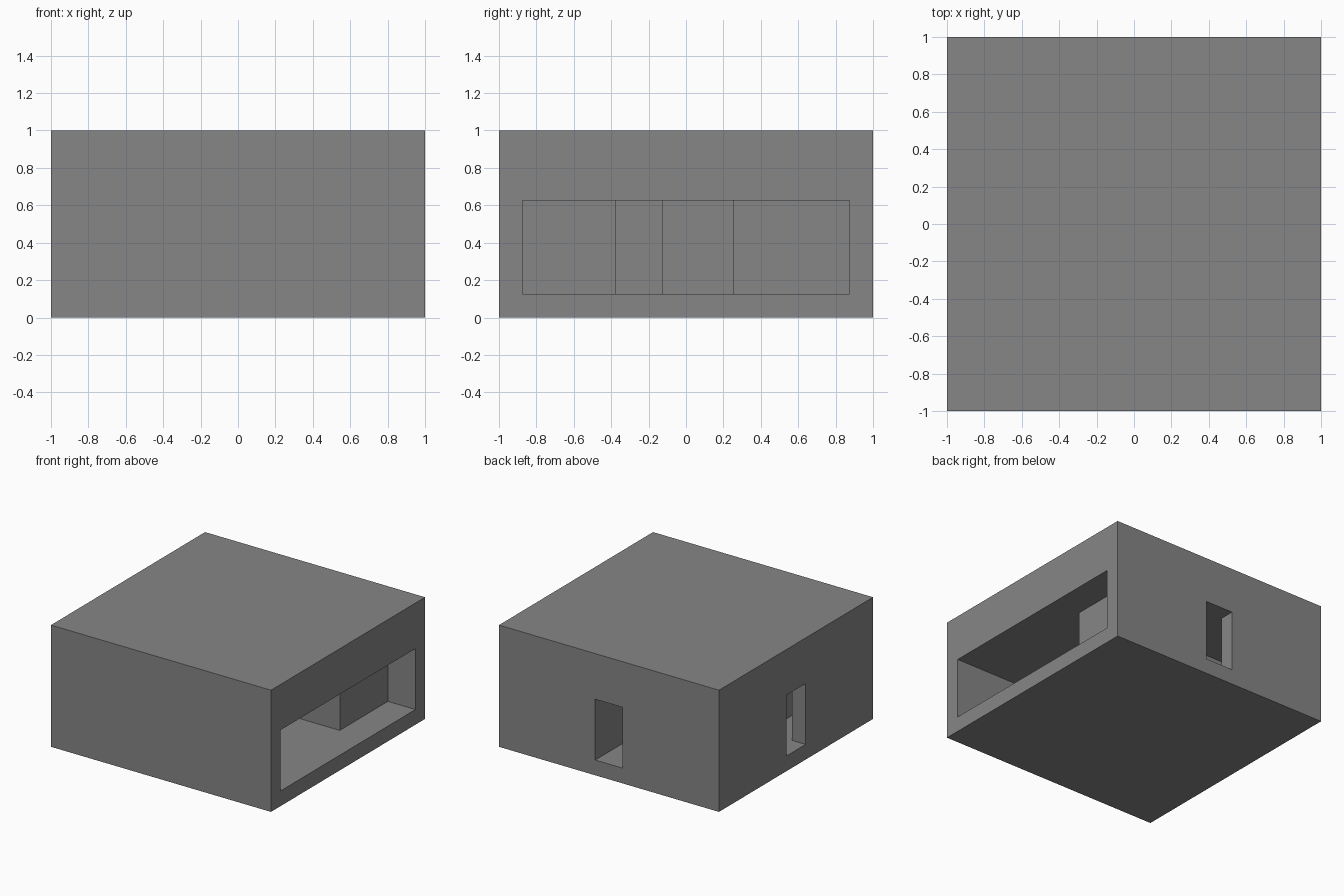
import bpy
import bmesh

cube = bpy.data.objects.get("Cube")
if cube:
    bpy.data.objects.remove(cube, do_unlink=True)

GREY = (0.24, 0.24, 0.24, 1)
FLOOR, CEILING = 0.125, 0.625

mat = bpy.data.materials.new("concrete grey")
mat.use_nodes = True
mat.diffuse_color = GREY
mat.node_tree.nodes["Principled BSDF"].inputs["Base Color"].default_value = GREY


def box(name, x0, x1, y0, y1, z0, z1):
    bm = bmesh.new()
    bmesh.ops.create_cube(bm, size=1)
    for v in bm.verts:
        v.co = (x1 if v.co.x > 0 else x0,
                y1 if v.co.y > 0 else y0,
                z1 if v.co.z > 0 else z0)
    mesh = bpy.data.meshes.new(name)
    bm.to_mesh(mesh)
    bm.free()
    mesh.materials.append(mat)
    obj = bpy.data.objects.new(name, mesh)
    bpy.context.collection.objects.link(obj)
    return obj


# Solid block that the rooms are carved from
building = box("building_block", -1, 1, -1, 1, 0, 1)

# Rooms and openings as plan rectangles: x0, x1, y0, y1
rooms = {
    "main_hall": (-0.5, 1.1, -0.875, 0.25),
    "side_alcove": (0.75, 1.1, -0.875, 0.875),
    "left_corridor": (-0.875, -0.625, -0.875, 0.875),
    "back_room": (-0.875, 0.125, 0.375, 0.875),
    "inner_doorway": (-0.7, -0.4, -0.375, -0.125),
    "left_doorway": (-1.1, -0.75, -0.125, 0.125),
    "back_doorway": (-0.125, 0.125, 0.75, 1.1),
}

# Carve each room, then discard its cutter
bpy.context.view_layer.objects.active = building
for name, plan in rooms.items():
    cutter = box(name + "_cutter", *plan, FLOOR, CEILING)
    cutter.hide_render = True
    mod = building.modifiers.new(name, "BOOLEAN")
    mod.operation = "DIFFERENCE"
    mod.solver = "EXACT"
    mod.object = cutter
    bpy.ops.object.modifier_apply(modifier=name)
    bpy.data.objects.remove(cutter, do_unlink=True)

# Merge leftover coplanar seams into clean flat walls
bm = bmesh.new()
bm.from_mesh(building.data)
bmesh.ops.remove_doubles(bm, verts=bm.verts, dist=0.0005)
bmesh.ops.dissolve_limit(bm, angle_limit=0.01, verts=bm.verts, edges=bm.edges)
bm.to_mesh(building.data)
bm.free()
